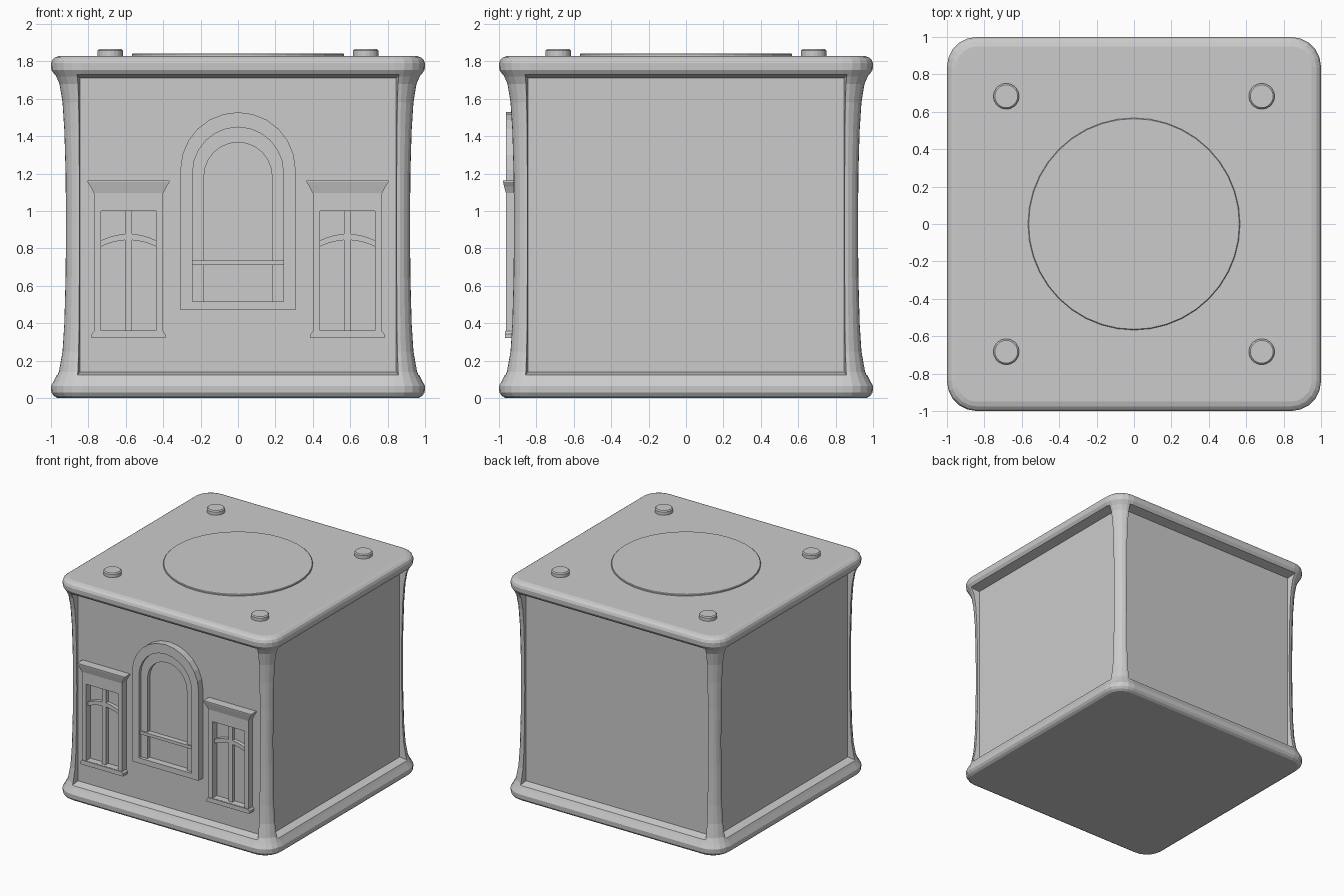
import bpy, bmesh, math

if "Cube" in bpy.data.objects:
    bpy.data.objects.remove(bpy.data.objects["Cube"])

grey = bpy.data.materials.new("plain_grey")
grey.diffuse_color = (0.6, 0.6, 0.6, 1)
grey.use_nodes = True
grey.node_tree.nodes["Principled BSDF"].inputs["Base Color"].default_value = grey.diffuse_color


def finish(name, bm):
    bmesh.ops.recalc_face_normals(bm, faces=bm.faces)
    me = bpy.data.meshes.new(name)
    bm.to_mesh(me)
    bm.free()
    me.materials.append(grey)
    ob = bpy.data.objects.new(name, me)
    bpy.context.collection.objects.link(ob)
    return ob


def loft(bm, rings):
    """Skin a list of equal-length closed rings, with capped ends."""
    vs = [[bm.verts.new(p) for p in r] for r in rings]
    n = len(vs[0])
    for a, b in zip(vs, vs[1:]):
        for i in range(n):
            j = (i + 1) % n
            bm.faces.new((a[i], a[j], b[j], b[i]))
    bm.faces.new(vs[0])
    bm.faces.new(vs[-1])


def at_y(outline, y):
    return [(x, y, z) for x, z in outline]


def prism(name, outline, front, back=-0.89):
    bm = bmesh.new()
    loft(bm, [at_y(outline, back), at_y(outline, front)])
    return finish(name, bm)


def frame(name, outer, inner, front, back=-0.89):
    """Picture frame between two outlines with the same point count."""
    bm = bmesh.new()
    loops = [[bm.verts.new(p) for p in at_y(o, y)]
             for o, y in ((outer, back), (outer, front), (inner, front), (inner, back))]
    n = len(outer)
    for k in range(4):
        a, b = loops[k], loops[(k + 1) % 4]
        for i in range(n):
            j = (i + 1) % n
            bm.faces.new((a[i], a[j], b[j], b[i]))
    return finish(name, bm)


def rect(x0, x1, z0, z1):
    return [(x0, z0), (x1, z0), (x1, z1), (x0, z1)]


def arch(r, bottom, spring, n=12):
    return [(-r, bottom), (r, bottom)] + [
        (r * math.cos(math.pi * i / n), spring + r * math.sin(math.pi * i / n))
        for i in range(n + 1)]


def rounded_square(h, z, c=0.84, n=5):
    r = h - c
    return [(math.copysign(c, math.cos(q + math.pi / 4)) + r * math.cos(q + t),
             math.copysign(c, math.sin(q + math.pi / 4)) + r * math.sin(q + t), z)
            for q in (k * math.pi / 2 for k in range(4))
            for t in (i * math.pi / 2 / n for i in range(n + 1))]


# Flared rounded-square body
profile = [(0, 0.965), (0.012, 0.985), (0.03, 0.998), (0.065, 1.0), (0.1, 0.98),
           (0.14, 0.96), (0.25, 0.94), (0.4, 0.93), (0.65, 0.923), (0.92, 0.921),
           (1.2, 0.923), (1.43, 0.93), (1.58, 0.94), (1.68, 0.957), (1.72, 0.975),
           (1.755, 0.998), (1.79, 1.0), (1.81, 0.992), (1.823, 0.975), (1.83, 0.95)]
bm = bmesh.new()
loft(bm, [rounded_square(h, z) for z, h in profile])
body = finish("body", bm)

# Recessed wall panels, cut on all four sides
bm = bmesh.new()
for k in range(4):
    c, s = math.cos(k * math.pi / 2), math.sin(k * math.pi / 2)
    rings = [at_y(rect(-0.845, 0.845, 0.14, 1.71), -0.905),
             at_y(rect(-0.886, 0.886, 0.089, 1.761), -1.1)]
    loft(bm, [[(x * c - y * s, x * s + y * c, z) for x, y, z in r] for r in rings])
cutter = finish("panel_cutter", bm)
cutter.hide_render = True
mod = body.modifiers.new("panels", "BOOLEAN")
mod.operation = "DIFFERENCE"
mod.solver = "EXACT"
mod.object = cutter
bpy.context.view_layer.objects.active = body
bpy.ops.object.modifier_apply(modifier=mod.name)
bpy.data.objects.remove(cutter)


# Roof disc and four corner studs
def disc(name, x, y, r, top, bevel, n):
    bm = bmesh.new()
    loft(bm, [[(x + rr * math.cos(2 * math.pi * i / n), y + rr * math.sin(2 * math.pi * i / n), z)
               for i in range(n)]
              for z, rr in ((1.80, r), (top - bevel, r), (top, r - bevel))])
    return finish(name, bm)


disc("roof_disc", 0, 0, 0.567, 1.843, 0.004, 40)
for sx in (-1, 1):
    for sy in (-1, 1):
        disc("roof_stud", sx * 0.683, sy * 0.683, 0.069, 1.865, 0.008, 20)

# Central arched window
frame("arch_outer_frame", arch(0.308, 0.47, 1.22), arch(0.243, 0.515, 1.205), -0.962)
frame("arch_inner_frame", arch(0.243, 0.515, 1.205), arch(0.182, 0.515, 1.185), -0.937)
prism("arch_crossbar", rect(-0.25, 0.25, 0.71, 0.735), -0.95)

# Two side windows
for cx in (-0.585, 0.585):
    frame("side_window_frame", rect(cx - 0.185, cx + 0.185, 0.335, 1.11),
          rect(cx - 0.147, cx + 0.147, 0.36, 1.0), -0.962)
    prism("side_window_mullion", rect(cx - 0.018, cx + 0.018, 0.36, 1.0), -0.937)
    xs = [-0.147 + 0.294 * i / 8 for i in range(9)]
    low = [(cx + x, 0.845 - 0.035 * (x / 0.147) ** 2) for x in xs]
    prism("side_window_curved_bar", low + [(x, z + 0.033) for x, z in reversed(low)], -0.937)
    prism("side_window_sill", [(cx - 0.197, 0.322), (cx + 0.197, 0.322), (cx + 0.197, 0.342),
                               (cx + 0.185, 0.358), (cx - 0.185, 0.358), (cx - 0.197, 0.342)], -0.968)
    # Flared cornice
    bm = bmesh.new()
    loft(bm, [[(cx - w, -0.89, z), (cx + w, -0.89, z), (cx + w, y, z), (cx - w, y, z)]
              for z, w, y in ((1.095, 0.186, -0.963), (1.13, 0.203, -0.972),
                              (1.155, 0.22, -0.978), (1.163, 0.22, -0.978))])
    finish("side_window_cornice", bm)
